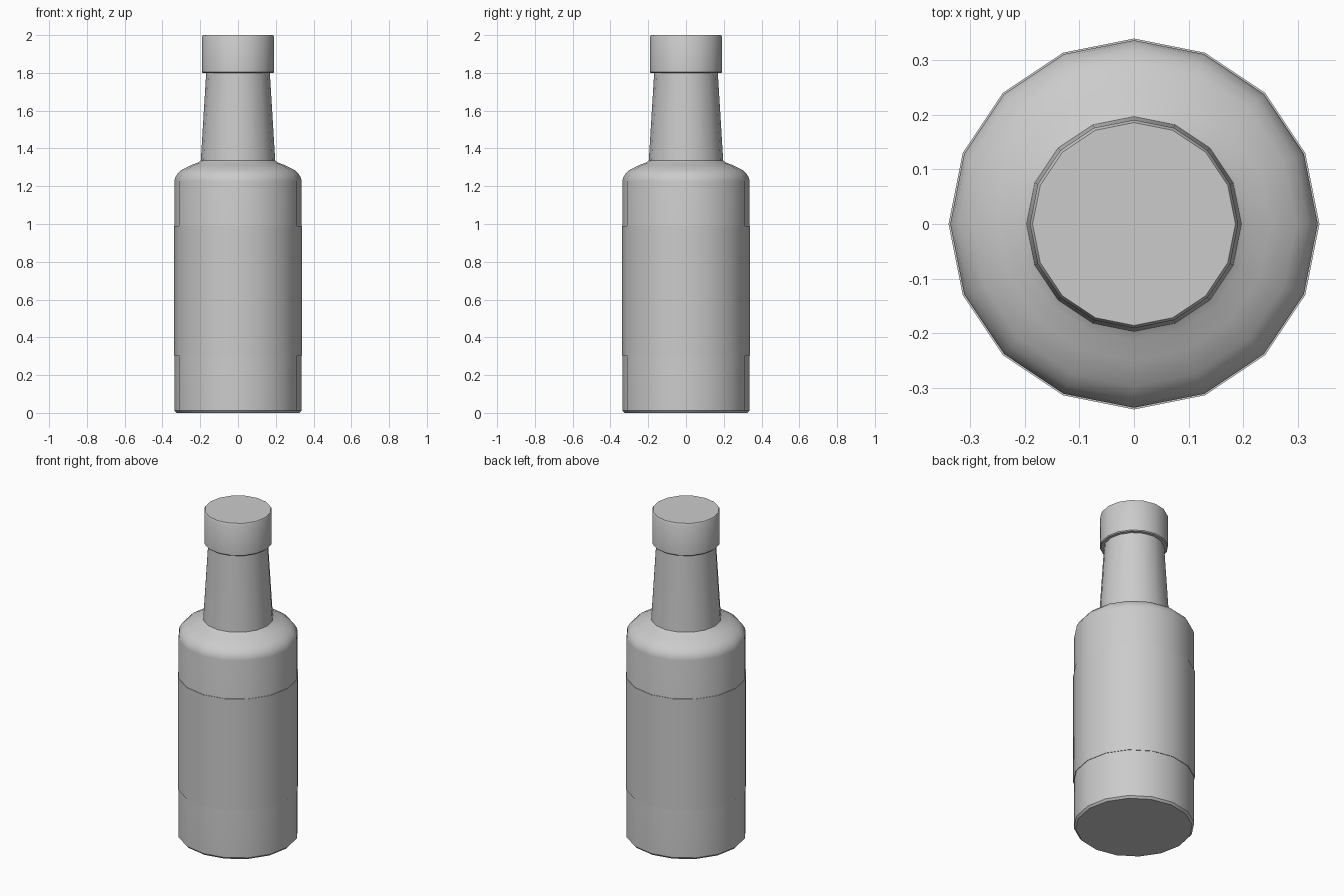
import bpy, bmesh
from math import cos, sin, pi, radians

if "Cube" in bpy.data.objects:
    bpy.data.objects.remove(bpy.data.objects["Cube"])

SIDES = 16

def lathe(name, profile, closed=False):
    """Spin (radius, z) points around z; open profiles get end caps."""
    bm = bmesh.new()
    rings = [[bm.verts.new((r * cos(2 * pi * i / SIDES), r * sin(2 * pi * i / SIDES), z))
              for i in range(SIDES)] for r, z in profile]
    pairs = list(zip(rings, rings[1:]))
    if closed:
        pairs.append((rings[-1], rings[0]))
    else:
        bm.faces.new(rings[0][::-1])
        bm.faces.new(rings[-1])
    for a, b in pairs:
        for i in range(SIDES):
            j = (i + 1) % SIDES
            bm.faces.new((a[i], a[j], b[j], b[i]))
    bmesh.ops.recalc_face_normals(bm, faces=bm.faces)
    mesh = bpy.data.meshes.new(name)
    bm.to_mesh(mesh)
    bm.free()
    obj = bpy.data.objects.new(name, mesh)
    bpy.context.collection.objects.link(obj)
    bpy.ops.object.select_all(action='DESELECT')
    obj.select_set(True)
    bpy.context.view_layer.objects.active = obj
    bpy.ops.object.shade_smooth_by_angle(angle=radians(35))
    return obj

# Bottle: base, straight body, rounded shoulder, tapered neck
lathe("bottle", [(0.326, 0), (0.337, 0.012), (0.337, 1.225), (0.333, 1.245),
                 (0.32, 1.267), (0.298, 1.287), (0.25, 1.311), (0.213, 1.325),
                 (0.197, 1.335), (0.168, 1.81)])

# Thin label wrapped around the body
lathe("label", [(0.335, 0.305), (0.34, 0.305), (0.34, 0.99), (0.335, 0.99)], closed=True)

# Cap with small bevels
lathe("cap", [(0.186, 1.80), (0.191, 1.805), (0.191, 1.99), (0.186, 2.0)])
